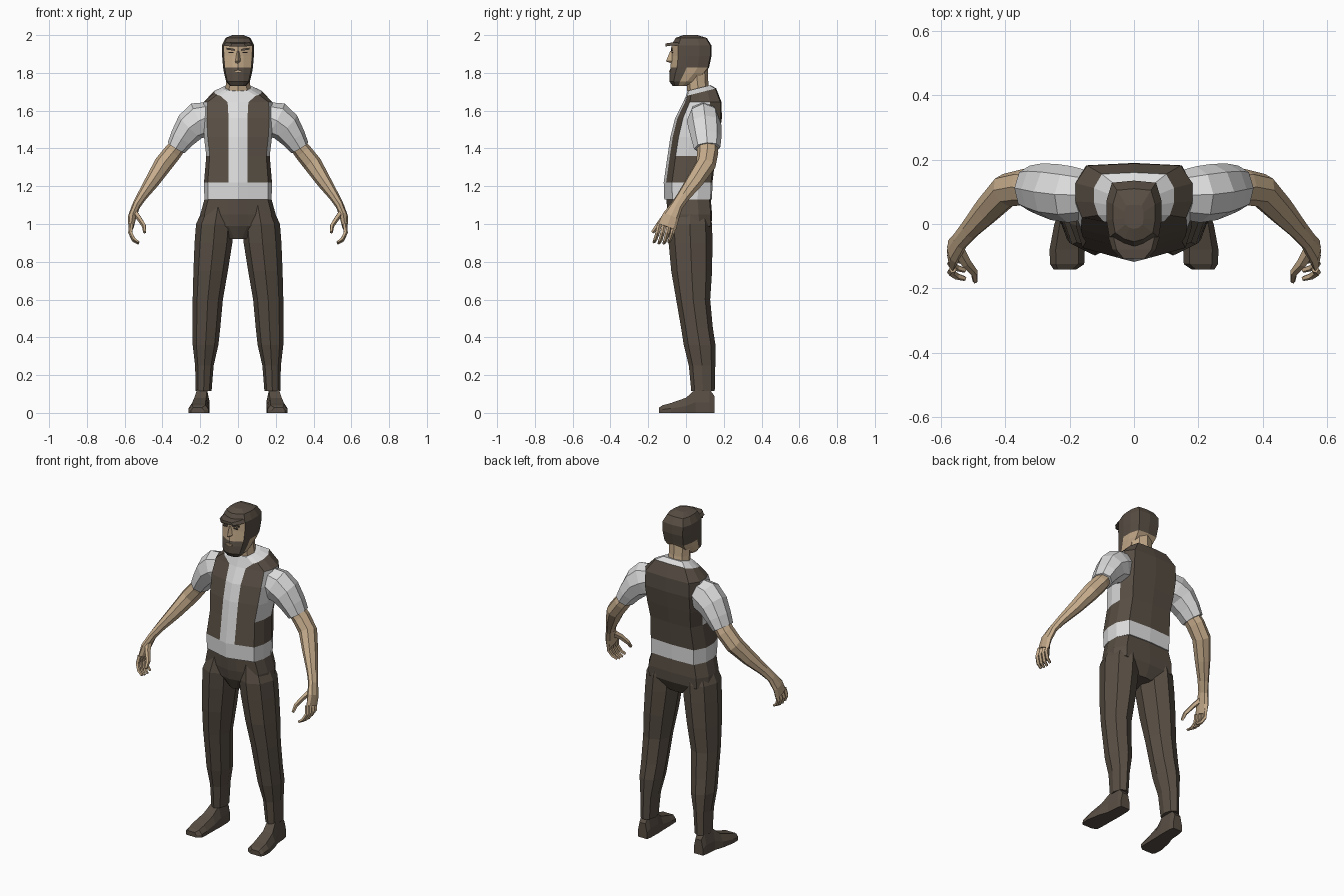
import bpy, bmesh, math
from mathutils import Vector

cube = bpy.data.objects.get("Cube")
if cube:
    bpy.data.objects.remove(cube, do_unlink=True)


def material(name, r, g, b):
    m = bpy.data.materials.new(name)
    m.use_nodes = True
    m.diffuse_color = (r, g, b, 1)
    node = next(n for n in m.node_tree.nodes if n.type == "BSDF_PRINCIPLED")
    node.inputs["Base Color"].default_value = (r, g, b, 1)
    node.inputs["Roughness"].default_value = 0.9
    return m


BROWN = material("dark_brown", 0.098, 0.077, 0.058)
SKIN = material("skin", 0.56, 0.41, 0.26)
SHIRT = material("shirt_white", 0.72, 0.72, 0.72)


def skin(name, rings, mats, rule=None):
    """Bridge equal rings of points into a capped mesh; rule(row, column) picks the material."""
    bm = bmesh.new()
    loops = [[bm.verts.new(p) for p in ring] for ring in rings]
    n = len(loops[0])
    for row, (a, b) in enumerate(zip(loops, loops[1:])):
        for j in range(n):
            k = (j + 1) % n
            f = bm.faces.new((a[j], a[k], b[k], b[j]))
            if rule:
                f.material_index = rule(row, min(j, n - 1 - j))
    bm.faces.new(loops[0][::-1])
    top = bm.faces.new(loops[-1])
    if rule:
        top.material_index = rule(len(rings) - 2, 0)
    bmesh.ops.recalc_face_normals(bm, faces=bm.faces)
    me = bpy.data.meshes.new(name)
    bm.to_mesh(me)
    bm.free()
    for m in mats:
        me.materials.append(m)
    ob = bpy.data.objects.new(name, me)
    bpy.context.scene.collection.objects.link(ob)
    return ob


def body_ring(z, w, yf, yb, xi, tilt=0.0):
    """Symmetric body section: pointed front, flat sides, broad back."""
    d = yb - yf
    half = [(0, yf), (xi, yf + 0.05 * d), (0.89 * w, yf + 0.17 * d), (w, yf + 0.42 * d),
            (w, yf + 0.7 * d), (0.8 * w, yb - 0.03 * d), (0, yb)]
    full = half + [(-x, y) for x, y in half[-2:0:-1]]
    return [(x, y, z + tilt * (y - 0.07)) for x, y in full]


def tube(name, stations, mat, n=8, side=1, axis=None):
    """Loft ellipses (x, y, z, r_across, r_depth) along a path."""
    pts = [Vector(s[:3]) for s in stations]
    rings = []
    for i, s in enumerate(stations):
        t = axis or (pts[min(i + 1, len(pts) - 1)] - pts[max(i - 1, 0)]).normalized()
        u = t.cross(Vector((0, 1, 0))).normalized()
        v = u.cross(t)
        ring = []
        for k in range(n):
            a = math.tau * k / n
            p = pts[i] + u * s[3] * math.cos(a) + v * s[4] * math.sin(a)
            ring.append((p.x * side, p.y, p.z))
        rings.append(ring)
    return skin(name, rings, [mat])


def plate(name, x, y, z, w, h, mat, depth=0.008, slope=0.0):
    """Thin upright face detail, optionally slanted across its width."""
    rings = [[(x + sx * w, yy, z + slope * sx * w + sz * h)
              for sx, sz in ((-1, -1), (1, -1), (1, 1), (-1, 1))]
             for yy in (y, y + depth)]
    return skin(name, rings, [mat])


UP = Vector((0, 0, 1))

# Torso: white shirt with brown open vest
torso = [(1.13, .178, -.115, .138, .05), (1.22, .18, -.118, .14, .05), (1.36, .168, -.098, .157, .05),
         (1.46, .18, -.083, .175, .05), (1.56, .186, -.058, .19, .05), (1.645, .182, -.015, .188, .055),
         (1.695, .125, .0, .16, .095, .25), (1.72, .08, .008, .13, .05, .25)]


def vest_rule(row, col):
    shirt = row in (0, 6) or col == 0 or (col in (2, 3) and 2 <= row <= 4)
    return 0 if shirt else 1


skin("shirt_and_vest", [body_ring(*r) for r in torso], [SHIRT, BROWN], vest_rule)

# Trouser seat
hips = [(.92, .05, -.05, .10, .02), (.99, .2, -.085, .135, .05),
        (1.05, .2, -.098, .138, .05), (1.15, .172, -.105, .13, .05)]
skin("trouser_seat", [body_ring(*r) for r in hips], [BROWN])

# Neck
tube("neck", [(0, .07, 1.67, .068, .06), (0, .06, 1.75, .064, .058), (0, .055, 1.84, .062, .06)],
     SKIN, axis=UP)

# Head: beard, face, hair and cap
head = [(1.73, .042, -.07, .0, .025), (1.755, .063, -.088, .045, .03), (1.8, .074, -.088, .1, .03),
        (1.828, .079, -.082, .122, .03), (1.89, .084, -.078, .135, .03), (1.945, .086, -.078, .135, .03),
        (1.985, .066, -.055, .11, .03), (2.0, .03, -.015, .06, .015)]


def head_rule(row, col):
    if row >= 5:
        return 0
    if row >= 3:
        return 1 if col <= 1 else 0
    return 0 if col <= 2 else 1


skin("head", [body_ring(*r) for r in head], [BROWN, SKIN], head_rule)

# Cap brim, nose and mouth
skin("cap_brim", [[(-w, y, z), (w, y, z), (w * .8, y, z + .016), (-w * .8, y, z + .016)]
                  for y, w, z in ((-.04, .08, 1.944), (-.08, .068, 1.944), (-.108, .04, 1.94))], [BROWN])
skin("nose", [[(-w, -.07, z), (0, y, z), (w, -.07, z)]
              for w, y, z in ((.016, -.08, 1.85), (.017, -.106, 1.862), (.008, -.084, 1.915))], [SKIN])
plate("mouth", 0, -.091, 1.808, .022, .004, SKIN)

for s, side in ((1, "left"), (-1, "right")):
    # Eyes and brows
    plate(side + "_brow", s * .038, -.079, 1.925, .022, .005, BROWN, slope=s * .15)
    plate(side + "_eye", s * .036, -.078, 1.908, .013, .003, BROWN)

    # Short sleeve
    tube(side + "_sleeve", [(.14, .09, 1.575, .075, .075), (.2, .092, 1.55, .1, .088),
                            (.252, .1, 1.515, .085, .088), (.295, .108, 1.455, .067, .08),
                            (.327, .112, 1.403, .053, .07)], SHIRT, side=s)

    # Bare arm down to the palm
    tube(side + "_arm", [(.305, .11, 1.43, .043, .055), (.345, .115, 1.38, .048, .056),
                         (.397, .105, 1.315, .049, .054), (.455, .045, 1.225, .039, .047),
                         (.51, -.015, 1.145, .027, .035), (.54, -.05, 1.095, .022, .033),
                         (.56, -.08, 1.04, .022, .045), (.566, -.1, .985, .015, .05)], SKIN, side=s)

    # Fingers fan out from the palm and curl inward
    for i in range(4):
        y = -.062 - .026 * i
        drop = .012 * math.sin(math.pi * (i + .5) / 4)
        tube(f"{side}_finger_{i + 1}", [(.564, y, 1.0, .012, .013), (.57, y - .01, .955, .012, .012),
                                        (.552, y - .022, .925 - drop, .01, .011),
                                        (.526, y - .03, .908 - drop, .007, .008)], SKIN, n=5, side=s)
    tube(side + "_thumb", [(.55, -.075, 1.065, .018, .022), (.523, -.12, 1.03, .014, .018),
                           (.497, -.152, .99, .012, .013), (.494, -.178, .955, .008, .009)],
         SKIN, n=5, side=s)

    # Trouser leg
    tube(side + "_trouser_leg", [(.105, .02, 1.1, .072, .095), (.122, .02, 1.0, .1, .118),
                                 (.13, .024, .9, .1, .116), (.145, .03, .75, .091, .108),
                                 (.16, .038, .6, .08, .09), (.167, .058, .45, .073, .084),
                                 (.172, .072, .36, .068, .084), (.178, .085, .25, .049, .07),
                                 (.182, .09, .115, .042, .062)], BROWN, side=s, axis=UP)

    # Shoe lofted from heel to toe
    shoe = []
    for y, x, w, h in ((.15, .188, .03, .09), (.125, .188, .036, .125), (.05, .19, .04, .125),
                       (.0, .2, .048, .08), (-.08, .208, .055, .052), (-.125, .208, .053, .04),
                       (-.142, .215, .035, .028)):
        shoe.append([(s * (x + a * w), y, b * h) for a, b in
                     ((-1, 0), (1, 0), (1, .45), (.65, 1), (-.65, 1), (-1, .45))])
    skin(side + "_shoe", shoe, [BROWN])
